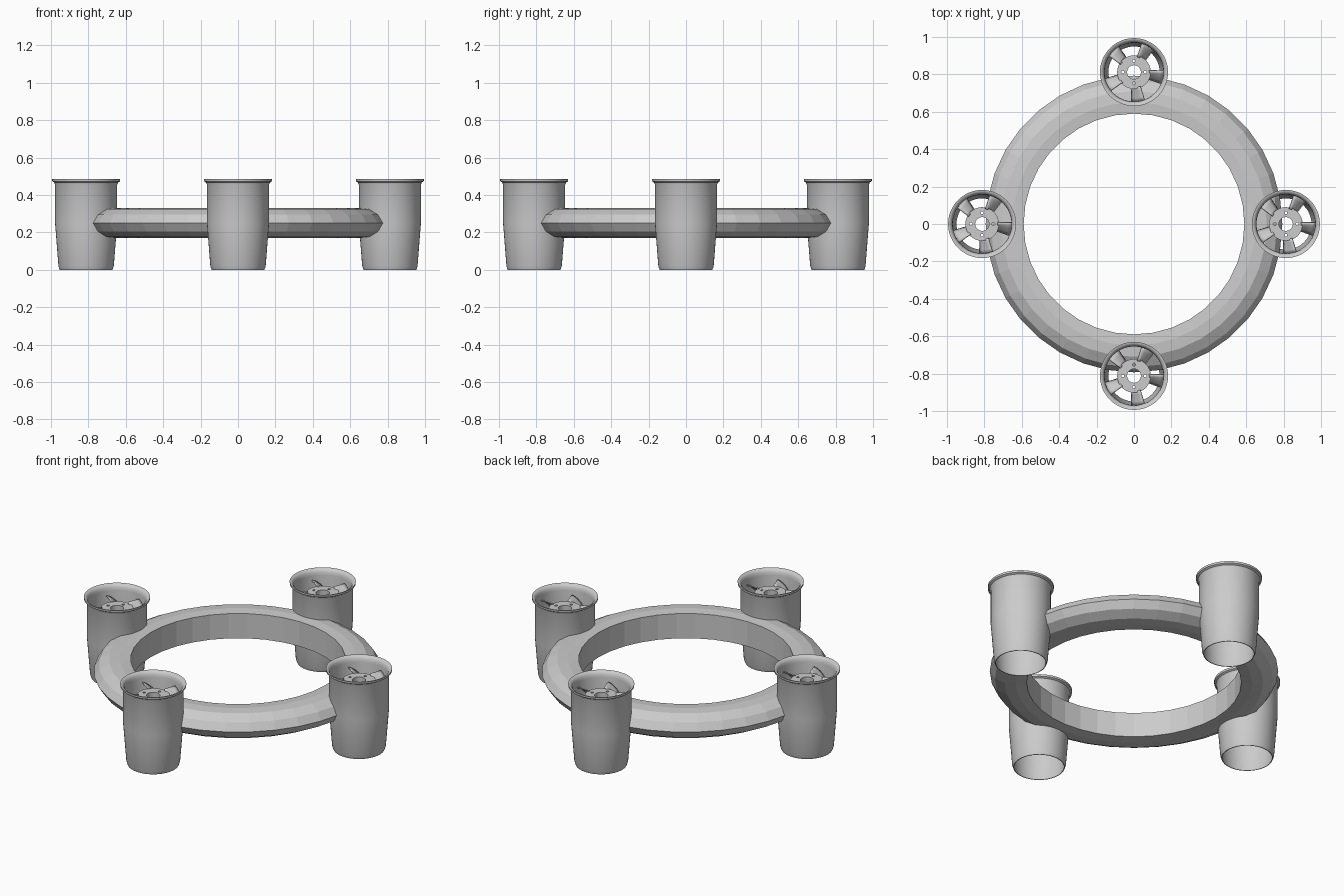
import bpy, bmesh, math
from mathutils import Vector

if "Cube" in bpy.data.objects:
    bpy.data.objects.remove(bpy.data.objects["Cube"])

DUCT_RADIUS = 0.812   # distance of duct axes from the centre


def make_object(name, bm, smooth=None):
    bmesh.ops.recalc_face_normals(bm, faces=bm.faces)
    mesh = bpy.data.meshes.new(name)
    bm.to_mesh(mesh)
    bm.free()
    obj = bpy.data.objects.new(name, mesh)
    bpy.context.collection.objects.link(obj)
    if smooth:
        bpy.ops.object.select_all(action='DESELECT')
        obj.select_set(True)
        bpy.context.view_layer.objects.active = obj
        bpy.ops.object.shade_smooth_by_angle(angle=math.radians(smooth))
    return obj


def lathe(name, profile, steps, smooth=None):
    """Revolve a closed (radius, z) profile around z."""
    bm = bmesh.new()
    rings = []
    for i in range(steps):
        a = 2 * math.pi * i / steps
        rings.append([bm.verts.new((r * math.cos(a), r * math.sin(a), z)) for r, z in profile])
    n = len(profile)
    for i in range(steps):
        p, q = rings[i], rings[(i + 1) % steps]
        for j in range(n):
            k = (j + 1) % n
            bm.faces.new((p[j], q[j], q[k], p[k]))
    return make_object(name, bm, smooth)


def make_hub(name):
    """Flat disc with a shaft hole and four bolt holes."""
    curve = bpy.data.curves.new(name, 'CURVE')
    curve.dimensions = '2D'
    curve.fill_mode = 'BOTH'
    curve.extrude = 0.03
    circles = [(0, 0, 0.09, 40), (0, 0, 0.037, 24)]
    circles += [(0.06 * math.cos(a), 0.06 * math.sin(a), 0.008, 12)
                for a in (0, math.pi / 2, math.pi, 1.5 * math.pi)]
    for x, y, r, n in circles:
        s = curve.splines.new('POLY')
        s.points.add(n - 1)
        s.use_cyclic_u = True
        for i, p in enumerate(s.points):
            a = 2 * math.pi * i / n
            p.co = (x + r * math.cos(a), y + r * math.sin(a), 0, 1)
    obj = bpy.data.objects.new(name, curve)
    bpy.context.collection.objects.link(obj)
    return obj


def make_blades(name, count=5):
    """Twisted fan blades running from the hub to the duct wall."""
    bm = bmesh.new()
    rows, cols = 5, 5
    for b in range(count):
        a = math.radians(-10) + 2 * math.pi * b / count
        radial = Vector((math.cos(a), math.sin(a), 0))
        side = Vector((-math.sin(a), math.cos(a), 0))
        grid = []
        for i in range(rows):
            t = i / (rows - 1)
            r = 0.082 + 0.075 * t
            pitch = math.radians(52 - 14 * t)
            row = []
            for j in range(cols):
                u = j / (cols - 1) - 0.5
                chord = u * (0.075 + 0.015 * t)
                x = chord * math.cos(pitch)
                z = chord * math.sin(pitch) + 0.008 * (1 - 4 * u * u)
                along = math.sqrt(r * r - x * x)
                row.append(bm.verts.new(radial * along + side * x + Vector((0, 0, z))))
            grid.append(row)
        for i in range(rows - 1):
            for j in range(cols - 1):
                bm.faces.new((grid[i][j], grid[i + 1][j], grid[i + 1][j + 1], grid[i][j + 1]))
    obj = make_object(name, bm, 40)
    mod = obj.modifiers.new('thickness', 'SOLIDIFY')
    mod.thickness = 0.006
    mod.offset = 0
    return obj


# central ring frame: vertical inner wall, rounded outer side
lathe('ring_frame', [
    (0.59, 0.175), (0.59, 0.325), (0.65, 0.33), (0.71, 0.325), (0.765, 0.295),
    (0.793, 0.25), (0.765, 0.205), (0.71, 0.175), (0.65, 0.17)], 36)

# duct: straight upper half, tapered lower half, flared lip
duct = lathe('duct', [
    (0.141, 0.0), (0.148, 0.02), (0.166, 0.25), (0.166, 0.455), (0.171, 0.467),
    (0.181, 0.473), (0.182, 0.485), (0.174, 0.484), (0.166, 0.478), (0.160, 0.468),
    (0.157, 0.45), (0.157, 0.25), (0.141, 0.02), (0.137, 0.0)], 48, 30)
hub = make_hub('fan_hub')
blades = make_blades('fan_blades')

# four ducted fans around the ring
for i in range(4):
    a = i * math.pi / 2
    x, y = DUCT_RADIUS * math.cos(a), DUCT_RADIUS * math.sin(a)
    for part, z in ((duct, 0), (hub, 0.385), (blades, 0.395)):
        obj = part
        if i:
            obj = part.copy()
            bpy.context.collection.objects.link(obj)
        obj.location = (x, y, z)
